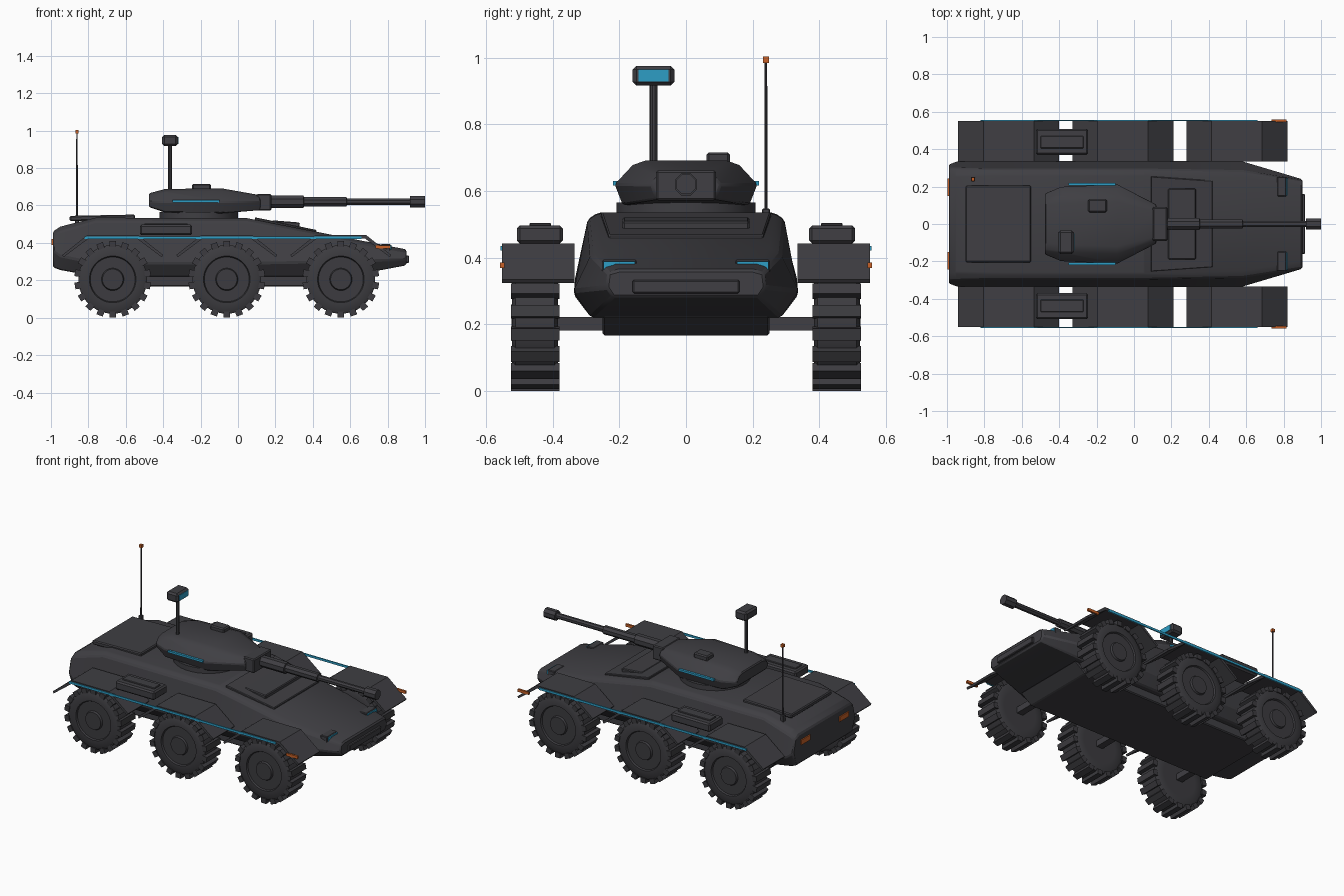
import bpy, bmesh, math
from mathutils import Matrix, Vector

if "Cube" in bpy.data.objects:
    bpy.data.objects.remove(bpy.data.objects["Cube"])


def material(name, rgb):
    m = bpy.data.materials.new(name)
    m.diffuse_color = (*rgb, 1)
    m.use_nodes = True
    m.node_tree.nodes["Principled BSDF"].inputs["Base Color"].default_value = m.diffuse_color
    return m


ARMOR = material("dark_armor", (0.050, 0.049, 0.056))
RUBBER = material("rubber", (0.045, 0.044, 0.050))
BLUE = material("blue_light", (0.027, 0.34, 0.56))
ORANGE = material("orange_light", (0.58, 0.12, 0.02))


def finish(bm, name, mat, bevel=0.0, smooth=False):
    bmesh.ops.recalc_face_normals(bm, faces=bm.faces)
    me = bpy.data.meshes.new(name)
    bm.to_mesh(me)
    bm.free()
    me.materials.append(mat)
    ob = bpy.data.objects.new(name, me)
    bpy.context.collection.objects.link(ob)
    if bevel:
        mod = ob.modifiers.new("bevel", 'BEVEL')
        mod.width, mod.segments, mod.limit_method = bevel, 1, 'ANGLE'
    if smooth:
        bpy.context.view_layer.objects.active = ob
        ob.select_set(True)
        bpy.ops.object.shade_smooth_by_angle(angle=math.radians(35))
        ob.select_set(False)
    return ob


def box(name, x, y, z, mat=ARMOR, bevel=0.0, tilt=0.0):
    """Box from its (min, max) ranges, tilted about its own y axis."""
    bm = bmesh.new()
    size = [r[1] - r[0] for r in (x, y, z)]
    mid = [(r[1] + r[0]) / 2 for r in (x, y, z)]
    m = Matrix.Translation(mid) @ Matrix.Rotation(tilt, 4, 'Y') @ Matrix.Diagonal((*size, 1))
    bmesh.ops.create_cube(bm, size=1, matrix=m)
    return finish(bm, name, mat, bevel)


def skin(bm, rings):
    """Join equal closed rings of points and cap both ends."""
    loops = [[bm.verts.new(p) for p in r] for r in rings]
    n = len(loops[0])
    for a, b in zip(loops, loops[1:]):
        for i in range(n):
            bm.faces.new((a[i], a[(i + 1) % n], b[(i + 1) % n], b[i]))
    bm.faces.new(loops[0])
    bm.faces.new(loops[-1])


def loft(name, stations, bevel):
    """Mirrored half sections (half width, height) placed along x."""
    bm = bmesh.new()
    skin(bm, [[(x, w, z) for w, z in half] + [(x, -w, z) for w, z in reversed(half)]
              for x, half in stations])
    return finish(bm, name, ARMOR, bevel, True)


def extrude_y(name, outline, y0, y1, mat=ARMOR, bevel=0.0):
    bm = bmesh.new()
    skin(bm, [[(x, y, z) for x, z in outline] for y in (y0, y1)])
    return finish(bm, name, mat, bevel)


def lathe(name, profile, origin, axis, sides, mat=ARMOR):
    """Revolve (radius, distance) points around an axis."""
    bm = bmesh.new()
    rot = Vector((0, 0, 1)).rotation_difference(Vector(axis)).to_matrix()
    skin(bm, [[Vector(origin) + rot @ Vector((r * math.cos(a), r * math.sin(a), d))
               for a in (2 * math.pi * (i + 0.5) / sides for i in range(sides))]
              for r, d in profile])
    return finish(bm, name, mat, 0, True)


# Hull and belly
loft("hull", [
    (-0.99, [(.26, .46), (.30, .44), (.32, .36), (.29, .27)]),
    (-0.95, [(.26, .487), (.30, .46), (.335, .33), (.29, .255)]),
    (-0.76, [(.265, .535), (.295, .515), (.338, .29), (.285, .22)]),
    (0.05, [(.265, .532), (.295, .512), (.338, .29), (.285, .22)]),
    (0.58, [(.25, .428), (.285, .41), (.338, .30), (.285, .22)]),
    (0.90, [(.20, .365), (.235, .355), (.24, .31), (.22, .28)])], 0.008)
extrude_y("belly", [(-.82, .225), (-.76, .166), (.58, .166), (.66, .225)], -.25, .25, bevel=.006)
box("nose_bar", (.88, .915), (-.16, .16), (.293, .333), bevel=.004)

# Deck panels and hatches
box("engine_cover", (-.90, -.55), (-.205, .205), (.52, .548), bevel=.006, tilt=-.02)
bm = bmesh.new()
skin(bm, [[(.09, -.255, .52 + d), (.09, .255, .52 + d), (.42, .232, .452 + d), (.42, -.232, .452 + d)]
          for d in (0, .017)])
finish(bm, "front_deck_plate", ARMOR, .004)
box("driver_hatch", (.18, .33), (-.19, .19), (.488, .515), bevel=.005, tilt=.08)

# Fenders, wheels and side fittings, on both sides
WHEEL_X = (-.67, -.06, .55)
for s, side in ((1, "left"), (-1, "right")):
    def span(a, b):
        return tuple(sorted((s * a, s * b)))

    for i, cx in enumerate(WHEEL_X):
        tag = f"{side}_{i + 1}"
        arch = [(-.27, .335), (-.135, .442), (.135, .442), (.27, .335)]
        under = [(.262, .324), (.128, .424), (-.128, .424), (-.262, .324)]
        extrude_y("fender_" + tag, [(cx + x, z) for x, z in arch + under], s * .335, s * .552)
        # Tyre with stepped rim and hub
        lathe("wheel_" + tag,
              [(.12, .385), (.165, .385), (.184, .395), (.184, .512), (.168, .522),
               (.125, .522), (.120, .512), (.060, .512), (.055, .524), (.035, .524)],
              (cx, 0, .205), (0, s, 0), 32, RUBBER)
        bm = bmesh.new()
        for k in range(18):
            m = (Matrix.Translation((cx, s * .4525, .205))
                 @ Matrix.Rotation(math.tau * k / 18, 4, 'Y')
                 @ Matrix.Translation((0, 0, .189)) @ Matrix.Diagonal((.036, .145, .032, 1)))
            bmesh.ops.create_cube(bm, size=1, matrix=m)
        finish(bm, "tread_" + tag, RUBBER)
        box("axle_" + tag, (cx - .022, cx + .022), span(.24, .40), (.182, .222))

    box("stowage_box_" + side, (-.525, -.245), span(.37, .508), (.442, .497), bevel=.009)
    box("stowage_lid_" + side, (-.50, -.27), span(.405, .47), (.49, .504), bevel=.003)
    box("side_strip_" + side, (-.82, .66), span(.550, .557), (.421, .435), BLUE)
    box("marker_" + side, (.735, .815), span(.545, .558), (.369, .386), ORANGE)
    box("rear_light_" + side, (-.997, -.98), span(.15, .242), (.388, .42), ORANGE)
    box("headlight_" + side, (.765, .815), span(.148, .252), (.355, .394), bevel=.004)
    box("headlight_lens_" + side, (.812, .82), span(.153, .247), (.36, .389), BLUE)
    box("turret_strip_" + side, (-.35, -.10), span(.205, .219), (.617, .63), BLUE)

# Turret
lathe("turret_ring", [(.21, .52), (.21, .565)], (-.21, 0, 0), (0, 0, 1), 32)
loft("turret", [
    (-.476, [(.10, .665), (.14, .655), (.165, .62), (.15, .592)]),
    (-.39, [(.11, .688), (.15, .675), (.20, .62), (.185, .562)]),
    (-.09, [(.12, .692), (.16, .678), (.214, .62), (.19, .558)]),
    (.12, [(.065, .655), (.085, .645), (.105, .62), (.09, .575)])], 0.006)
box("mantlet", (.10, .178), (-.09, .09), (.572, .662), bevel=.006)
lathe("gun", [(.036, .17), (.036, .35), (.027, .352), (.027, .58), (.018, .582), (.018, .92),
              (.032, .92), (.032, 1.0)], (0, 0, .62), (1, 0, 0), 8)
box("turret_hatch", (-.245, -.145), (.062, .132), (.68, .716), bevel=.007)

# Sensor mast
lathe("sensor_mast", [(.012, .67), (.012, .93)], (-.363, -.097, 0), (0, 0, 1), 10)
box("sensor_head", (-.405, -.322), (-.16, -.035), (.917, .976), bevel=.011)
box("sensor_lens", (-.326, -.319), (-.142, -.052), (.929, .965), BLUE)

# Antenna
box("antenna_base", (-.872, -.850), (.228, .252), (.49, .547), bevel=.003)
lathe("antenna", [(.0055, .53), (.004, .99)], (-.861, .24, 0), (0, 0, 1), 8)
box("antenna_tip", (-.870, -.852), (.231, .249), (.985, 1.004), ORANGE)
